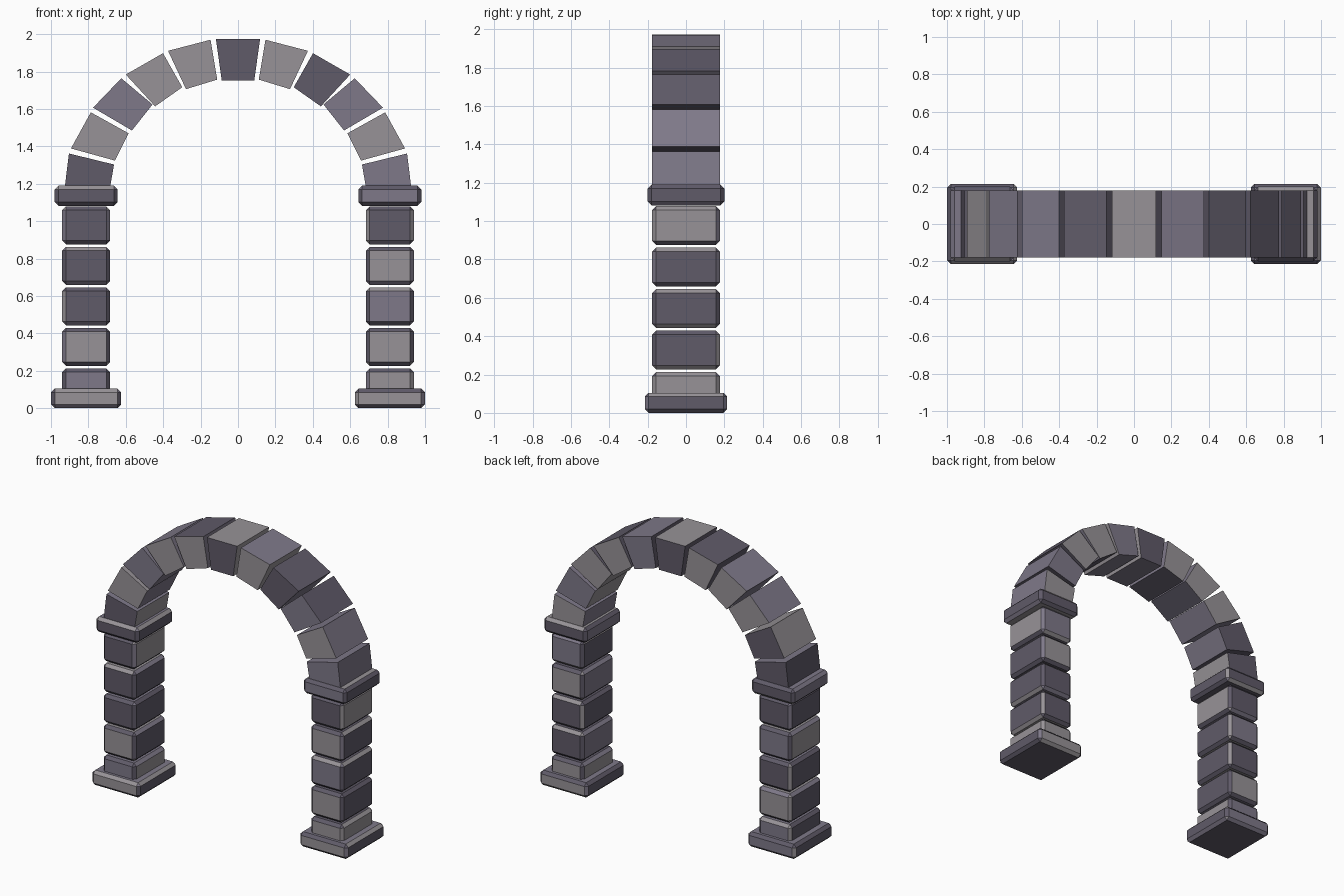
import bpy, bmesh, random
from mathutils import Matrix

if "Cube" in bpy.data.objects:
    bpy.data.objects.remove(bpy.data.objects["Cube"])

random.seed(4)

# Stone tints: light grey, purple grey, dark grey
TINTS = {"L": (0.31, 0.29, 0.31, 1), "P": (0.21, 0.19, 0.25, 1), "D": (0.115, 0.103, 0.14, 1)}
KEYS = list(TINTS)
MATS = []
for key, name in zip(KEYS, ("light_stone", "purple_stone", "dark_stone")):
    m = bpy.data.materials.new(name)
    m.diffuse_color = TINTS[key]
    m.use_nodes = True
    m.node_tree.nodes["Principled BSDF"].inputs["Base Color"].default_value = m.diffuse_color
    MATS.append(m)


def finish(bm, name, front, right=None, top=None):
    """Tint each face (front, right and top tints are set, the rest vary) and link the object."""
    bmesh.ops.recalc_face_normals(bm, faces=bm.faces)
    for f in bm.faces:
        n = f.normal
        if n.y < -0.9:
            key = front
        elif right and n.x > 0.9:
            key = right
        elif top and n.z > 0.3:
            key = top
        else:
            key = random.choice("LPDD")
        f.material_index = KEYS.index(key)
    mesh = bpy.data.meshes.new(name)
    bm.to_mesh(mesh)
    bm.free()
    for m in MATS:
        mesh.materials.append(m)
    bpy.context.collection.objects.link(bpy.data.objects.new(name, mesh))


def block(name, x, z0, z1, width, depth, bevel, front, right):
    bm = bmesh.new()
    bmesh.ops.create_cube(bm, size=1, matrix=Matrix.Translation((x, 0, (z0 + z1) / 2))
                          @ Matrix.Diagonal((width, depth, z1 - z0, 1)))
    bmesh.ops.bevel(bm, geom=bm.edges[:], offset=bevel, segments=1, affect='EDGES')
    finish(bm, name, front, right)


def wedge(name, outline, front, top):
    bm = bmesh.new()
    a = [bm.verts.new((x, -0.178, z)) for x, z in outline]
    b = [bm.verts.new((x, 0.178, z)) for x, z in outline]
    bm.faces.new(a)
    bm.faces.new(b[::-1])
    for i in range(4):
        j = (i + 1) % 4
        bm.faces.new((a[i], b[i], b[j], a[j]))
    finish(bm, name, front, top=top)


# Pillars: plinth, five stacked blocks and a capital on each side
for side, sx, fronts in (("left", -1, "LPLDDDD"), ("right", 1, "LLLPLDP")):
    x = sx * 0.812
    rights = "DLDDDLD"
    block(side + "_plinth", x, 0, 0.105, 0.375, 0.43, 0.02, fronts[0], rights[0])
    for i in range(5):
        z = 0.01 + 0.2165 * i
        block(f"{side}_pillar_block_{i + 1}", x, z, z + 0.203, 0.256, 0.352, 0.02,
              fronts[i + 1], rights[i + 1])
    block(side + "_capital", x, 1.082, 1.19, 0.336, 0.40, 0.02, fronts[6], rights[6])

# Arch stones of the right half, from the capital upward (outer low, outer high, inner high, inner low)
STONES = [
    [(0.930, 1.15), (0.904, 1.362), (0.663, 1.303), (0.689, 1.15)],
    [(0.893, 1.389), (0.787, 1.582), (0.585, 1.470), (0.658, 1.324)],
    [(0.775, 1.607), (0.624, 1.764), (0.457, 1.624), (0.567, 1.485)],
    [(0.600, 1.784), (0.401, 1.898), (0.298, 1.716), (0.443, 1.614)],
    [(0.374, 1.911), (0.147, 1.970), (0.111, 1.757), (0.278, 1.706)],
]
for side, sx, fronts, tops in (("left", -1, "DLPLL", "PLPPD"), ("right", 1, "PLPDL", "PPDDP")):
    for i, pts in enumerate(STONES):
        wedge(f"{side}_arch_stone_{i + 1}", [(sx * x, z) for x, z in pts], fronts[i], tops[i])

# Keystone
wedge("keystone", [(-0.118, 1.973), (0.118, 1.973), (0.087, 1.753), (-0.087, 1.753)], "D", "L")
